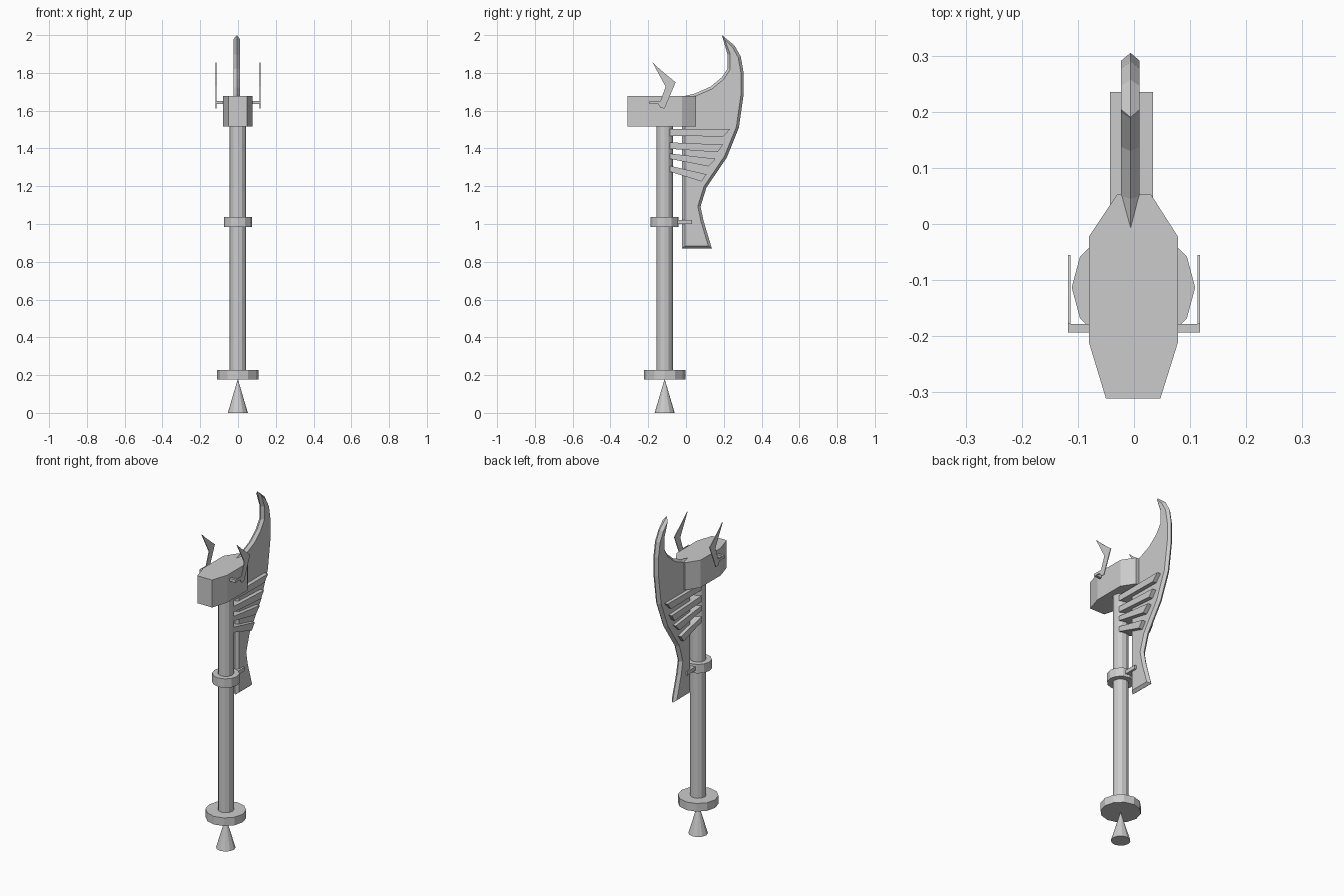
import bpy, bmesh, math
from mathutils import Vector

if "Cube" in bpy.data.objects:
    bpy.data.objects.remove(bpy.data.objects["Cube"])

CX, CY = -0.001, -0.113   # axis of the shaft


def finish(name, bm):
    bmesh.ops.recalc_face_normals(bm, faces=bm.faces)
    me = bpy.data.meshes.new(name)
    bm.to_mesh(me)
    bm.free()
    ob = bpy.data.objects.new(name, me)
    bpy.context.collection.objects.link(ob)
    return ob


def loft(name, rings):
    """Join equal-length rings of points and cap both ends."""
    bm = bmesh.new()
    vs = [[bm.verts.new(p) for p in r] for r in rings]
    n = len(rings[0])
    for a, b in zip(vs, vs[1:]):
        for i in range(n):
            j = (i + 1) % n
            bm.faces.new((a[i], a[j], b[j], b[i]))
    bm.faces.new(vs[0])
    bm.faces.new(vs[-1])
    return finish(name, bm)


def side_plate(name, yz, x0, x1):
    return loft(name, [[(x, y, z) for y, z in yz] for x in (x0, x1)])


def round_part(name, z0, z1, r0, r1, sides=12):
    bm = bmesh.new()
    bmesh.ops.create_cone(bm, cap_ends=True, segments=sides, radius1=r0,
                          radius2=r1, depth=z1 - z0)
    # put a corner on the x axis
    for v in bm.verts:
        v.co += Vector((CX, CY, (z0 + z1) / 2))
    return finish(name, bm)


def box(name, x0, x1, y0, y1, z0, z1):
    return side_plate(name, [(y0, z0), (y1, z0), (y1, z1), (y0, z1)], x0, x1)


def inset(pts, d, limit=1.8):
    """Mitred inward offset of a clockwise outline."""
    out = []
    for i, p in enumerate(pts):
        p, a, b = Vector(p), Vector(pts[i - 1]), Vector(pts[(i + 1) % len(pts)])
        e, f = (p - a).normalized(), (b - p).normalized()
        n1, n2 = Vector((e.y, -e.x)), Vector((f.y, -f.x))
        m = (n1 + n2).normalized()
        out.append(p + m * d * min(limit, 1 / max(m.dot(n1), 0.1)))
    return out


# Shaft, collar and pommel
round_part("shaft", 0.2, 1.54, 0.043, 0.043)
round_part("collar", 0.983, 1.036, 0.074, 0.074)
round_part("pommel_disc", 0.178, 0.226, 0.11, 0.11)
round_part("pommel_spike", 0.0, 0.18, 0.053, 0.0)

# Head block
head = [(-0.03, 0.053), (0.03, 0.053), (0.078, -0.022), (0.078, -0.212),
        (0.047, -0.311), (-0.05, -0.311), (-0.08, -0.212), (-0.08, -0.022)]
loft("head_block", [[(x, y, z) for x, y in head] for z in (1.515, 1.678)])

# Blade with a sharpened rim
blade = [(0.19, 2.0), (0.257, 1.945), (0.29, 1.886), (0.305, 1.80),
         (0.305, 1.685), (0.28, 1.51), (0.216, 1.352), (0.108, 1.193),
         (0.077, 1.093), (0.092, 1.02), (0.137, 0.87), (-0.02, 0.87),
         (-0.02, 1.675), (0.045, 1.69), (0.13, 1.727), (0.188, 1.775),
         (0.22, 1.823), (0.22, 1.897)]
inner = inset(blade, 0.014)
loft("blade", [[(-0.023, y, z) for y, z in inner],
               [(-0.006, y, z) for y, z in blade],
               [(0.010, y, z) for y, z in inner]])

# Ribs tying the blade to the shaft: root top/bottom, tip top, tip bottom
ribs = [(1.503, 1.467, 0.235, 1.504, 0.198, 1.463),
        (1.432, 1.398, 0.195, 1.42, 0.167, 1.38),
        (1.373, 1.345, 0.157, 1.345, 0.118, 1.305),
        (1.308, 1.277, 0.109, 1.263, 0.082, 1.225)]
for i, (rt, rb, ty, tz, by, bz) in enumerate(ribs):
    side_plate(f"rib_{i + 1}", [(-0.085, rt), (ty, tz), (by, bz), (-0.085, rb)],
               -0.043, 0.034)

# Lower bracket
box("blade_bracket", -0.03, 0.022, -0.06, 0.031, 1.0, 1.022)

# Horns on pegs at both sides of the head
horn = [(-0.177, 1.855), (-0.135, 1.816), (-0.055, 1.75), (-0.113, 1.612),
        (-0.135, 1.614), (-0.148, 1.637), (-0.185, 1.637), (-0.185, 1.652),
        (-0.135, 1.652), (-0.108, 1.727)]
for side, s in (("left", -1), ("right", 1)):
    side_plate(f"horn_{side}", horn, s * 0.1135, s * 0.118)
    box(f"horn_peg_{side}", s * 0.06, s * 0.118, -0.193, -0.178, 1.635, 1.652)
